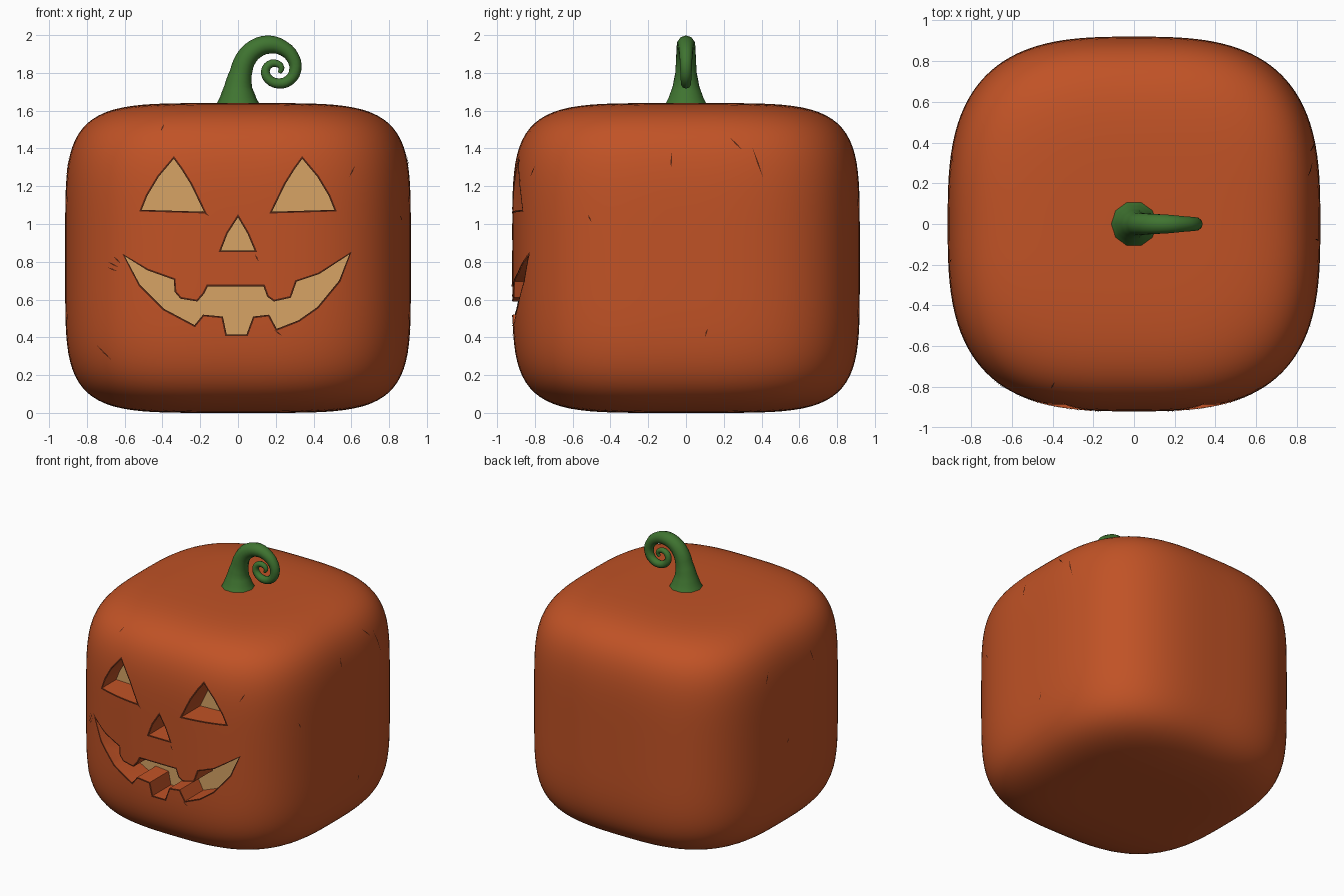
import bpy, bmesh, math
from mathutils import Vector

if "Cube" in bpy.data.objects:
    bpy.data.objects.remove(bpy.data.objects["Cube"])

A, B, C = 0.915, 0.92, 0.82      # half sizes of the pumpkin


def material(name, rgb):
    m = bpy.data.materials.new(name)
    m.diffuse_color = (*rgb, 1)
    m.use_nodes = True
    m.node_tree.nodes["Principled BSDF"].inputs["Base Color"].default_value = m.diffuse_color
    return m


ORANGE = material("pumpkin orange", (0.53, 0.085, 0.019))
TAN = material("glowing tan", (0.68, 0.37, 0.13))
BROWN = material("dark brown", (0.09, 0.018, 0.006))
GREEN = material("stem green", (0.050, 0.175, 0.030))


def add_object(name, bm, mats):
    me = bpy.data.meshes.new(name)
    bmesh.ops.recalc_face_normals(bm, faces=bm.faces)
    bm.to_mesh(me)
    bm.free()
    ob = bpy.data.objects.new(name, me)
    bpy.context.collection.objects.link(ob)
    for m in mats:
        me.materials.append(m)
    return ob


def activate(ob):
    bpy.ops.object.select_all(action='DESELECT')
    ob.select_set(True)
    bpy.context.view_layer.objects.active = ob


def front_y(x, z):
    """Depth of the front surface at x, z."""
    s = max(0.0, 1 - abs((z - C) / C) ** 5) ** 0.6
    return -B * max(0.0, s - abs(x / A) ** 3) ** (1 / 3)


def side_x(y, z):
    s = max(0.0, 1 - abs((z - C) / C) ** 5) ** 0.6
    return A * max(0.0, s - abs(y / B) ** 3) ** (1 / 3)


# Pumpkin: a gridded cube pushed out to a rounded block
bm = bmesh.new()
bmesh.ops.create_cube(bm, size=2)
bmesh.ops.subdivide_edges(bm, edges=bm.edges[:], cuts=31, use_grid_fill=True)
for v in bm.verts:
    x, y, z = v.co
    f = ((abs(x) ** 3 + abs(y) ** 3) ** (5 / 3) + abs(z) ** 5) ** 0.2
    v.co = Vector((x * A, y * B, z * C)) / f + Vector((0, 0, C))
body = add_object("pumpkin", bm, [ORANGE, TAN])

# Face outlines in x, z
eye = [(-0.51, 1.075), (-0.48, 1.15), (-0.42, 1.25), (-0.34, 1.345),
       (-0.30, 1.29), (-0.25, 1.21), (-0.18, 1.065)]
nose = [(-0.09, 0.86), (-0.055, 0.95), (0, 1.035), (0.05, 0.95), (0.088, 0.86)]
mouth = [(-0.60, 0.83), (-0.48, 0.755), (-0.34, 0.705), (-0.335, 0.64), (-0.305, 0.605),
         (-0.215, 0.59), (-0.18, 0.63), (-0.16, 0.67), (0.135, 0.67), (0.155, 0.615),
         (0.19, 0.59), (0.28, 0.61), (0.31, 0.695), (0.43, 0.735), (0.59, 0.84),
         (0.535, 0.70), (0.42, 0.56), (0.32, 0.49), (0.205, 0.445), (0.165, 0.52),
         (0.08, 0.51), (0.045, 0.415), (-0.06, 0.415), (-0.08, 0.51), (-0.185, 0.52),
         (-0.23, 0.465), (-0.39, 0.55), (-0.52, 0.68)]
features = {"left_eye": eye, "right_eye": [(-x, z) for x, z in eye],
            "nose": nose, "mouth": mouth}

# Carve each outline into the front, with a tan back wall
for name, pts in features.items():
    bm = bmesh.new()
    front = [bm.verts.new((x, -1.1, z)) for x, z in pts]
    back = [bm.verts.new((x, -0.70, z)) for x, z in pts]
    bm.faces.new(front)
    bm.faces.new(back).material_index = 1
    for i in range(len(pts)):
        j = (i + 1) % len(pts)
        bm.faces.new((front[i], front[j], back[j], back[i]))
    cutter = add_object(name + "_cutter", bm, [ORANGE, TAN])
    cutter.hide_render = True
    activate(body)
    mod = body.modifiers.new("carve", 'BOOLEAN')
    mod.operation, mod.solver, mod.object = 'DIFFERENCE', 'EXACT', cutter
    bpy.ops.object.modifier_apply(modifier=mod.name)
    bpy.data.objects.remove(cutter)
activate(body)
bpy.ops.object.shade_smooth_by_angle(angle=math.radians(35))


def rim(name, pts, width):
    """Thin dark band on the skin just outside a carved outline."""
    n = len(pts)
    area = sum(pts[i - 1][0] * pts[i][1] - pts[i][0] * pts[i - 1][1] for i in range(n))
    sign = 1 if area > 0 else -1
    outer = []
    for i in range(n):
        p, q, r = (Vector(pts[k % n]) for k in (i - 1, i, i + 1))
        a, b = (q - p).normalized(), (r - q).normalized()
        na, nb = Vector((a.y, -a.x)) * sign, Vector((b.y, -b.x)) * sign
        m = (na + nb).normalized()
        outer.append(q + m * min(width / max(m.dot(na), 0.3), width * 2))
    bm = bmesh.new()
    for i in range(n):
        p0, p1 = Vector(pts[i]), Vector(pts[(i + 1) % n])
        q0, q1 = outer[i], outer[(i + 1) % n]
        steps = max(1, round((p1 - p0).length / 0.04))
        rows = []
        for s in range(steps + 1):
            t = s / steps
            rows.append([bm.verts.new((c.x, front_y(c.x, c.y) - 0.003, c.y))
                         for c in (p0.lerp(p1, t), q0.lerp(q1, t))])
        for u, v in zip(rows, rows[1:]):
            bm.faces.new((u[0], u[1], v[1], v[0]))
    add_object(name, bm, [BROWN])


for name, pts in features.items():
    rim(name + "_rim", pts, 0.009)


def scratches(name, strokes, place):
    """Thin dark slivers on the skin, each from one point to another."""
    bm = bmesh.new()
    for u0, z0, u1, z1 in strokes:
        p, q = Vector((u0, z0)), Vector((u1, z1))
        d = (q - p).normalized()
        side = Vector((-d.y, d.x)) * 0.004
        mid = (p + q) / 2
        bm.faces.new([bm.verts.new(place(*c)) for c in (p, mid + side, q, mid - side)])
    add_object(name, bm, [BROWN])


scratches("front_scratches",
          [(-0.69, 0.80, -0.63, 0.77), (-0.69, 0.77, -0.64, 0.75), (-0.66, 0.83, -0.62, 0.79),
           (-0.41, 1.49, -0.39, 1.53), (0.59, 1.25, 0.62, 1.31), (0.09, 0.84, 0.11, 0.80),
           (-0.19, 1.07, -0.15, 1.04), (0.19, 0.44, 0.23, 0.41), (-0.75, 0.36, -0.67, 0.28)],
          lambda x, z: (x, front_y(x, z) - 0.004, z))
scratches("right_scratches",
          [(0.23, 1.46, 0.30, 1.39), (0.35, 1.41, 0.41, 1.24), (-0.08, 1.29, -0.075, 1.38),
           (-0.52, 1.05, -0.50, 1.01), (0.10, 0.40, 0.115, 0.45)],
          lambda y, z: (side_x(y, z) + 0.004, y, z))
scratches("left_scratches",
          [(0.3, 1.35, 0.34, 1.27), (-0.2, 1.25, -0.17, 1.35), (0.1, 0.8, 0.13, 0.76)],
          lambda y, z: (-side_x(y, z) - 0.004, y, z))

# Stem: tapering curl, given as x, z, radius
path = [(0, 1.62, 0.122), (0, 1.67, 0.096), (0.002, 1.73, 0.073), (0.015, 1.80, 0.059),
        (0.04, 1.872, 0.055), (0.092, 1.927, 0.052), (0.166, 1.95, 0.048),
        (0.24, 1.93, 0.040), (0.291, 1.879, 0.035), (0.303, 1.815, 0.032),
        (0.272, 1.762, 0.029), (0.214, 1.744, 0.027), (0.161, 1.768, 0.025),
        (0.145, 1.81, 0.023), (0.166, 1.844, 0.021), (0.203, 1.85, 0.019),
        (0.230, 1.826, 0.016), (0.219, 1.80, 0.010)]
cu = bpy.data.curves.new("stem", 'CURVE')
cu.dimensions, cu.bevel_depth, cu.bevel_resolution = '3D', 1.0, 3
cu.resolution_u, cu.use_fill_caps = 3, True
sp = cu.splines.new('BEZIER')
sp.bezier_points.add(len(path) - 1)
for bp, (x, z, r) in zip(sp.bezier_points, path):
    bp.co, bp.radius = (x, 0, z), r
    bp.handle_left_type = bp.handle_right_type = 'AUTO'
stem = bpy.data.objects.new("stem", cu)
bpy.context.collection.objects.link(stem)
cu.materials.append(GREEN)
activate(stem)
bpy.ops.object.convert(target='MESH')
bpy.ops.object.shade_smooth_by_angle(angle=math.radians(50))
